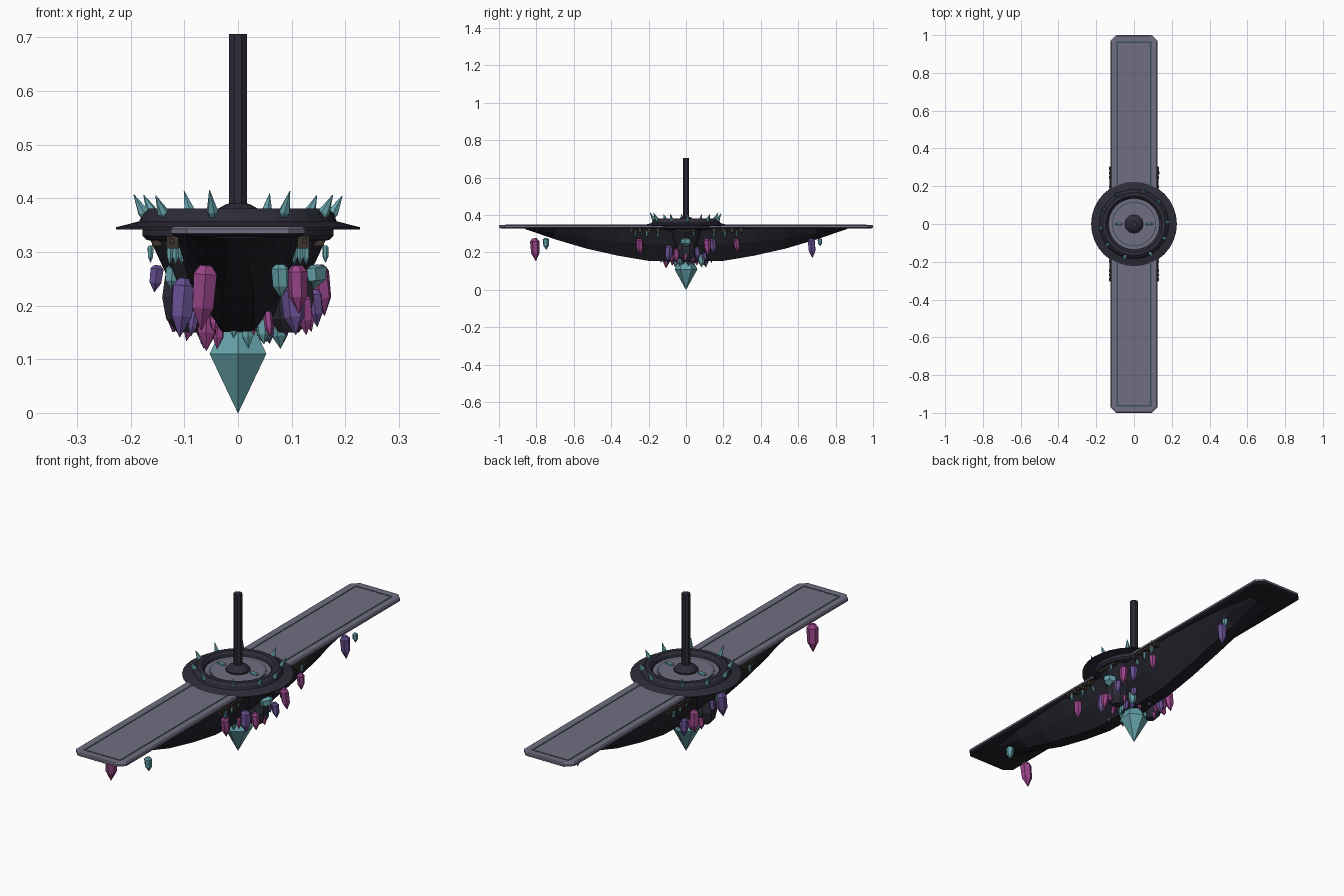
import bpy, bmesh, math, random
from mathutils import Matrix, Vector

random.seed(4)
old = bpy.data.objects.get("Cube")
if old:
    bpy.data.objects.remove(old)


def material(name, r, g, b):
    m = bpy.data.materials.new(name)
    m.use_nodes = True
    m.diffuse_color = (r, g, b, 1)
    m.node_tree.nodes["Principled BSDF"].inputs["Base Color"].default_value = (r, g, b, 1)
    return m


DECK = material("dusty violet stone", .165, .155, .225)
DARK = material("dark slate", .026, .025, .04)
HULL = material("hull black", .016, .016, .024)
TEAL = material("teal crystal", .13, .36, .40)
PINK = material("magenta crystal", .32, .06, .25)
PURPLE = material("purple crystal", .14, .08, .29)
TRIM = material("dark teal trim", .04, .085, .095)
BROWN = material("brown metal", .045, .032, .026)


def finish(name, bm, *mats):
    bmesh.ops.recalc_face_normals(bm, faces=bm.faces)
    me = bpy.data.meshes.new(name)
    bm.to_mesh(me)
    bm.free()
    for m in mats:
        me.materials.append(m)
    ob = bpy.data.objects.new(name, me)
    bpy.context.collection.objects.link(ob)
    return ob


def loft(name, rings, *mats):
    """Skin a stack of equal-length point rings and cap both ends."""
    bm = bmesh.new()
    vs = [[bm.verts.new(p) for p in ring] for ring in rings]
    n = len(vs[0])
    for a, b in zip(vs, vs[1:]):
        for i in range(n):
            j = (i + 1) % n
            bm.faces.new((a[i], a[j], b[j], b[i]))
    bm.faces.new(vs[0])
    bm.faces.new(vs[-1])
    bmesh.ops.remove_doubles(bm, verts=bm.verts, dist=1e-5)
    return finish(name, bm, *mats)


def turned(name, profile, sides, mat, loc=(0, 0, 0), phase=0, scale=(1, 1)):
    """Revolve (radius, height) pairs about z."""
    rings = []
    for r, z in profile:
        angles = [phase + math.tau * i / sides for i in range(sides)]
        rings.append([(r * scale[0] * math.cos(a), r * scale[1] * math.sin(a), z) for a in angles])
    ob = loft(name, rings, mat)
    ob.location = loc
    return ob


def box(name, center, size, mat):
    bm = bmesh.new()
    bmesh.ops.create_cube(bm, size=1, matrix=Matrix.Translation(center) @ Matrix.Diagonal((*size, 1)))
    return finish(name, bm, mat)


def crystal(name, x, y, top, length, r, mat, tilt=(0, 0)):
    """Six-sided hanging crystal with a blunt top and a pointed tip."""
    prof = [(r * .5, 0), (r, -length * .13), (r * .9, -length * .65), (.0006, -length)]
    ob = turned(name, prof, 6, mat, (x, y, top), random.uniform(0, 1))
    ob.rotation_euler = (*tilt, 0)
    return ob


# Long deck with clipped corners, dark underneath
def outline(x, y, c, z):
    return [(x, y - c, z), (x - c, y, z), (c - x, y, z), (-x, y - c, z),
            (-x, c - y, z), (c - x, -y, z), (x - c, -y, z), (x, c - y, z)]


deck = loft("deck", [outline(.116, .99, .03, .328), outline(.125, 1, .03, .334),
                     outline(.125, 1, .03, .343), outline(.12, .995, .03, .347)], DECK, HULL)
for f in deck.data.polygons:
    f.material_index = 1 if f.normal.z < -.3 else 0

# Inlaid border line
for s in (-1, 1):
    box("border_side", (s * .088, 0, .3475), (.007, 1.93, .002), TRIM)
    box("border_end", (0, s * .962, .3475), (.176, .007, .002), TRIM)

# Tapered faceted keel: station, half top, half middle, half bottom, bottom height
half = [(.2, .115, .075, .03, .155), (.36, .112, .07, .03, .182), (.53, .105, .06, .03, .22),
        (.7, .09, .05, .02, .27), (.86, .07, .045, .02, .325)]
stations = [(-y, *rest) for y, *rest in reversed(half)] + [(0, .12, .08, .03, .15)] + half
rings = []
for y, top, mid, low, z in stations:
    zm = .33 - (.33 - z) * .5
    rings.append([(top, y, .331), (mid + .012, y, zm), (low, y, z),
                  (-low, y, z), (-mid - .012, y, zm), (-top, y, .331)])
loft("keel", rings, HULL)

# Central underbody and side lumps
turned("underbody", [(.165, .325), (.16, .315), (.13, .25), (.085, .19), (.04, .15)], 12, HULL,
       scale=(1, .75))
for s in (-1, 1):
    turned("side_lump", [(.03, .32), (.045, .25), (.05, .215), (.042, .175), (.02, .15)], 8, DARK,
           (s * .095, 0, 0), .39)

# Round dais: lower disc, sloped flange and raised rim
turned("dais", [(.15, .32), (.17, .322), (.178, .33), (.178, .345), (.227, .342), (.227, .346),
                (.184, .357), (.178, .372), (.167, .381), (.148, .381), (.138, .371), (.135, .356)],
       32, DARK)
turned("dais_floor", [(.137, .35), (.137, .359)], 32, DECK)
turned("inner_ring", [(.118, .359), (.118, .361), (.113, .361), (.113, .359)], 32, TRIM)
turned("dais_centre", [(.1125, .359), (.1125, .3615)], 32, DECK)

# Pole and its collar
turned("collar", [(.05, .36), (.05, .368), (.038, .38), (.024, .388), (.018, .39)], 12, DARK)
turned("pole", [(.018, .36), (.018, .706)], 8, DARK, phase=math.pi / 8)

# Small crystals lying beside the collar
for s in (-1, 1):
    ob = turned("floor_crystal", [(.002, 0), (.009, .01), (.007, .03), (.0006, .045)], 6, TEAL,
                (s * .06, 0, .367))
    ob.rotation_euler = (0, s * math.pi / 2, 0)

# Rim spikes leaning outward
for i in range(10):
    a = math.tau * (i + .5) / 10 - .2 + random.uniform(-.12, .12)
    out = Vector((math.cos(a), math.sin(a), 0))
    tall = random.uniform(.05, .064)
    ob = turned("rim_spike", [(.006, 0), (.011, tall * .3), (.0006, tall)], 6, TEAL,
                out * .17 + Vector((0, 0, .36)))
    ob.rotation_euler = (out * .55 + Vector((0, 0, 1))).to_track_quat("Z", "Y").to_euler()

# Brackets and rails under the deck edges, with small hanging crystals
for sx in (-1, 1):
    for sy in (-1, 1):
        box("rail", (sx * .124, sy * .22, .321), (.01, .17, .01), BROWN)
        for k in range(4):
            y = sy * (.15 + .048 * k)
            box("bracket", (sx * .122, y, .318), (.022, .014, .024), BROWN)
        for k in range(3):
            crystal("rail_crystal", sx * (.105 + .011 * k), sy * (.15 + .06 * k), .316, .04, .007, TEAL)
    box("underbody_bracket", (sx * .14, 0, .318), (.04, .1, .014), BROWN)
    crystal("bracket_crystal", sx * .163, sx * .04, .312, .032, .006, TEAL)

# Great pointed crystal at the bottom
turned("great_crystal", [(.035, .16), (.061, .11), (.0006, 0)], 6, TEAL, phase=math.pi / 6)

# Floating crystals along the deck: x, y, top, length, radius, material
floating = [(-.06, -.81, .275, .122, .025, PINK), (.078, -.75, .277, .063, .017, TEAL),
            (.06, .67, .275, .105, .021, PURPLE), (.08, .715, .275, .042, .012, TEAL),
            (.11, -.25, .275, .09, .019, PINK), (.12, .27, .275, .075, .016, PINK)]
for x, y, top, length, r, m in floating:
    crystal("floating_crystal", x, y, top, length, r, m, (.06, .07 if x < 0 else -.04))

# Main cluster around the underbody
cluster = [(-.15, .03, .275, .05, .014, PURPLE), (-.12, -.03, .275, .045, .015, TEAL),
           (-.1, -.1, .25, .11, .024, PURPLE), (-.055, -.1, .21, .095, .02, PINK),
           (.1, -.09, .24, .095, .022, PURPLE), (.15, .11, .275, .095, .019, PINK),
           (.135, 0, .275, .045, .03, TEAL), (.12, .14, .275, .085, .018, PURPLE),
           (-.11, .1, .25, .1, .02, PINK), (-.06, .1, .2, .08, .018, PURPLE),
           (.075, .08, .19, .07, .018, TEAL), (.12, -.05, .22, .075, .017, PINK),
           (.14, .06, .23, .07, .016, PURPLE)]
for x, y, top, length, r, m in cluster:
    crystal("cluster_crystal", x, y, top, length, r, m, (y * .8, -x * .8))

# Little shards filling the ring above the great crystal
for i in range(26):
    a = math.tau * i / 26 + random.uniform(-.1, .1)
    reach = random.choice((.055, .09, .125))
    x, y = reach * math.cos(a), reach * math.sin(a)
    crystal("shard", x, y, .165 + reach * .27, random.uniform(.045, .062), random.uniform(.009, .014),
            random.choice((PINK, PINK, PURPLE, TEAL)), (y * 2, -x * 2))
